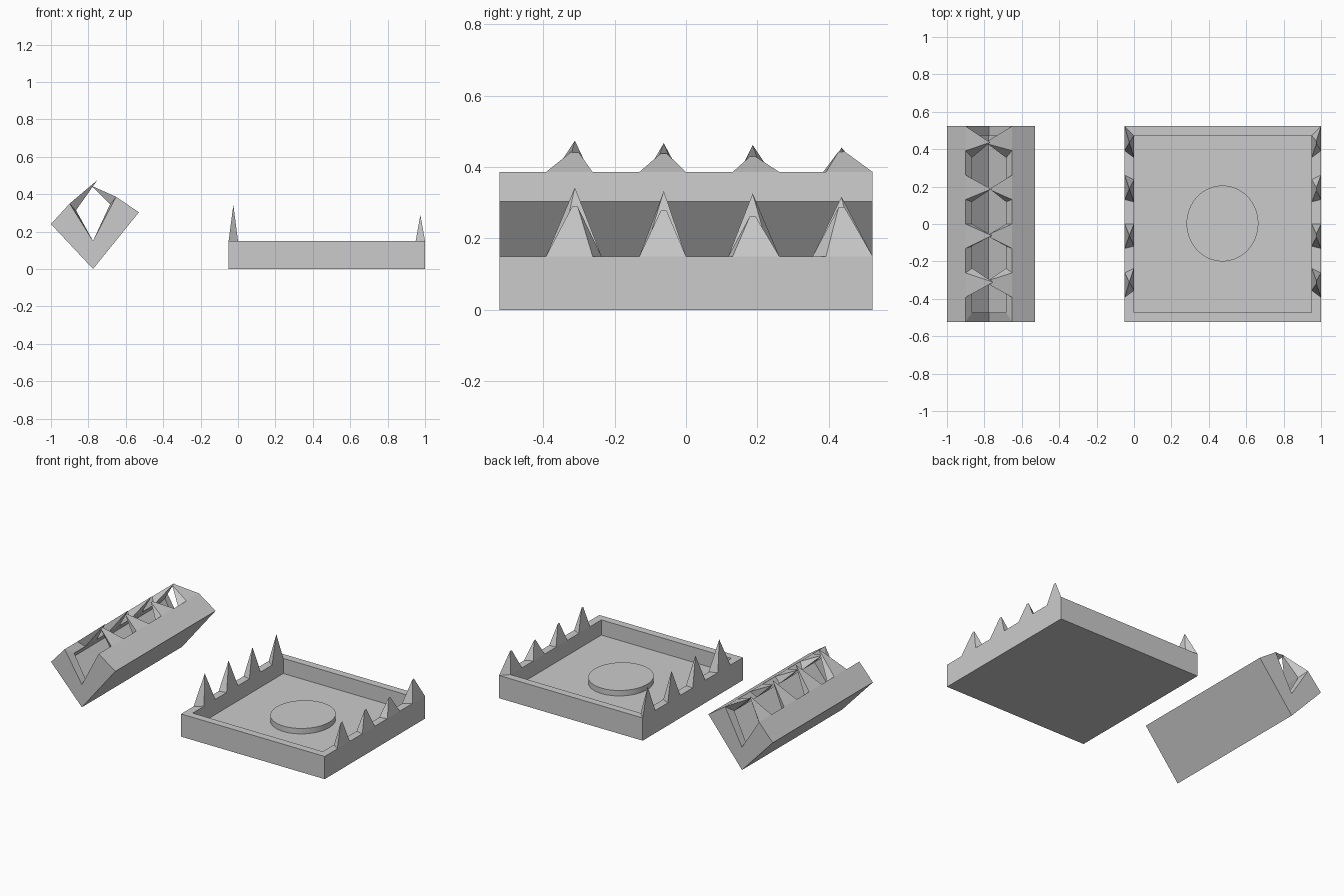
import bpy, bmesh
from mathutils import Vector

if "Cube" in bpy.data.objects:
    bpy.data.objects.remove(bpy.data.objects["Cube"])

Y, WALL = 0.523, 0.05


def make(name, verts, faces):
    me = bpy.data.meshes.new(name)
    me.from_pydata(verts, [], faces)
    bm = bmesh.new()
    bm.from_mesh(me)
    bmesh.ops.recalc_face_normals(bm, faces=bm.faces)
    bm.to_mesh(me)
    bm.free()
    ob = bpy.data.objects.new(name, me)
    bpy.context.collection.objects.link(ob)
    return ob


# Open square tray: box with an inset top pushed down to the floor
bpy.ops.mesh.primitive_cube_add(size=1, location=(0.475, 0, 0.075))
tray = bpy.context.object
tray.name = "tray"
tray.scale = (1.05, 2 * Y, 0.15)
bpy.ops.object.transform_apply(location=True, scale=True)
bm = bmesh.new()
bm.from_mesh(tray.data)
top = max(bm.faces, key=lambda f: f.calc_center_median().z)
bmesh.ops.inset_region(bm, faces=[top], thickness=WALL, use_even_offset=True)
new = bmesh.ops.extrude_discrete_faces(bm, faces=[top])["faces"][0]
bmesh.ops.translate(bm, verts=new.verts, vec=(0, 0, -0.1))
bmesh.ops.recalc_face_normals(bm, faces=bm.faces)
bm.to_mesh(tray.data)
bm.free()

# Slightly oval pad on the tray floor
bpy.ops.mesh.primitive_cylinder_add(vertices=64, radius=1, depth=1,
                                    location=(0.473, 0.003, 0.068))
pad = bpy.context.object
pad.name = "round_pad"
pad.scale = (0.192, 0.203, 0.036)
bpy.ops.object.transform_apply(location=False, scale=True)
bpy.ops.object.shade_smooth_by_angle()

# V-shaped trough: outer and pocket profiles (bottom, left, left rim, notch, right rim, right)
outer = [(-0.775, 0), (-1.0, 0.24), (-0.90, 0.35), (-0.775, 0.15), (-0.652, 0.386), (-0.53, 0.303)]
inner = [(-0.778, 0.07), (-0.932, 0.24), (-0.866, 0.314), (-0.775, 0.15), (-0.684, 0.347), (-0.603, 0.293)]
verts, faces = [], []
for prof, y in ((outer, Y), (inner, Y - WALL)):
    for s in (-1, 1):
        verts += [(x, s * y, z) for x, z in prof]
for base in (0, 12):                                  # outside shell, then pocket
    faces += [tuple(range(base, base + 6)), tuple(range(base + 6, base + 12))]
    for i, j in ((0, 1), (1, 2), (4, 5), (5, 0)):
        faces.append((base + i, base + j, base + j + 6, base + i + 6))
for e in (0, 6):                                      # end rims
    for i, j in ((2, 3), (3, 4)):
        faces.append((e + i, e + j, e + j + 12, e + i + 12))
for i in (2, 4):                                      # side rims
    faces.append((i, i + 6, i + 18, i + 12))
make("folded_trough", verts, faces)

# Rows of teeth: every second eighth of the rim is pulled up to a tip
POINTED = [0.193, 0.183, 0.176, 0.167]
BLUNT = [0.139, 0.128, 0.112, 0.138]


def teeth(name, out, inn, up, lengths, ridge):
    up = Vector(up).normalized()
    for n, length in enumerate(lengths):
        k0, k1 = -1 + (2 * n + 1) / 4, -1 + (2 * n + 2) / 4
        yo, yi = Y, Y - WALL
        v = [(out[0], k0 * yo, out[1]), (inn[0], k0 * yi, inn[1]),
             (inn[0], k1 * yi, inn[1]), (out[0], k1 * yo, out[1])]
        yp = sum(p[1] for p in v) / 4
        tip = (Vector(out) + Vector(inn)) / 2 + up * length
        if ridge:
            v += [(tip.x, yp - ridge, tip.y), (tip.x, yp + ridge, tip.y)]
            f = [(0, 1, 4), (1, 2, 5, 4), (2, 3, 5), (3, 0, 4, 5), (3, 2, 1, 0)]
        else:
            v += [(tip.x, yp, tip.y)]
            f = [(0, 1, 4), (1, 2, 4), (2, 3, 4), (3, 0, 4), (3, 2, 1, 0)]
        make(f"{name}_{n + 1}", v, f)


teeth("tray_left_tooth", (-0.05, 0.15), (0.0, 0.15), (0, 1), POINTED, 0)
teeth("tray_right_tooth", (1.0, 0.15), (0.95, 0.15), (0, 1), BLUNT, 0.008)
teeth("trough_left_tooth", outer[2], inner[2], (0.11, 0.12), POINTED, 0)
teeth("trough_right_tooth", outer[4], inner[4], (-0.122, 0.083), BLUNT, 0.008)
